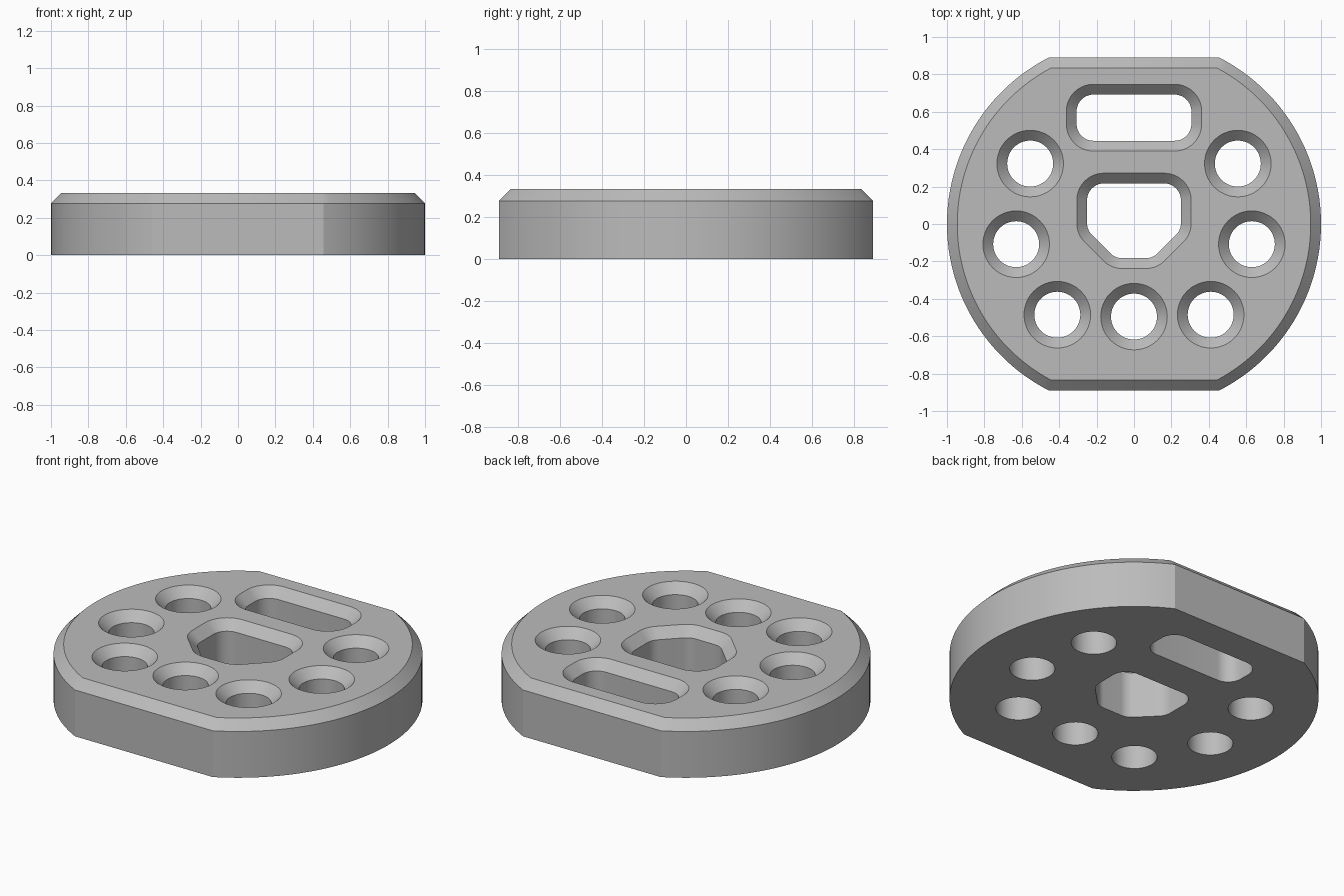
import bpy, bmesh, math
from mathutils import Vector

if "Cube" in bpy.data.objects:
    bpy.data.objects.remove(bpy.data.objects["Cube"])

HEIGHT, SHOULDER, CHAMFER = 0.332, 0.277, 0.055
RADIUS, FLAT = 1.0, 0.89


def circle(cx, cy, r, n=48):
    return [(cx + r * math.cos(2 * math.pi * i / n),
             cy + r * math.sin(2 * math.pi * i / n)) for i in range(n)]


def disc_outline(r, flat, n=48):
    """Round outline trimmed flat at front and back."""
    a = math.asin(flat / r)
    right = [(r * math.cos(t), r * math.sin(t))
             for t in (-a + 2 * a * i / n for i in range(n + 1))]
    return right + [(-x, -y) for x, y in right]


def rounded(corners, r, grow, n=10):
    """Counter-clockwise convex polygon with filleted corners, offset by grow."""
    out = []
    for i, c in enumerate(corners):
        c = Vector(c)
        d0 = (c - Vector(corners[i - 1])).normalized()
        d1 = (Vector(corners[(i + 1) % len(corners)]) - c).normalized()
        turn = math.acos(max(-1, min(1, d0.dot(d1))))
        centre = c + (d1 - d0).normalized() * (r / math.cos(turn / 2))
        start = math.atan2(-d0.x, d0.y)
        for k in range(n + 1):
            t = start + turn * k / n
            out.append((centre.x + (r + grow) * math.cos(t),
                        centre.y + (r + grow) * math.sin(t)))
    return out


bm = bmesh.new()
bottom_edges, top_edges = [], []


def add_wall(lower, upper):
    """Straight wall followed by a chamfer up to the top face."""
    rings = [[bm.verts.new((x, y, z)) for x, y in pts] for pts, z in
             ((lower, 0), (lower, SHOULDER), (upper, HEIGHT))]
    n = len(lower)
    for a, b in zip(rings, rings[1:]):
        for i in range(n):
            j = (i + 1) % n
            bm.faces.new((a[i], a[j], b[j], b[i]))
    for ring, store in ((rings[0], bottom_edges), (rings[2], top_edges)):
        store += [bm.edges.get((ring[i], ring[(i + 1) % n])) for i in range(n)]


# Outer rim
add_wall(disc_outline(RADIUS, FLAT), disc_outline(RADIUS - CHAMFER, FLAT - CHAMFER))

# Round countersunk holes
holes = [(0, -0.495)]
for x, y in ((0.555, 0.323), (0.63, -0.108), (0.41, -0.485)):
    holes += [(x, y), (-x, y)]
for x, y in holes:
    add_wall(circle(x, y, 0.123), circle(x, y, 0.123 + CHAMFER))

# Long slot and shaped centre opening
slot = [(-0.307, 0.445), (0.307, 0.445), (0.307, 0.692), (-0.307, 0.692)]
centre_opening = [(-0.1, -0.183), (0.1, -0.183), (0.251, -0.032),
                  (0.251, 0.217), (-0.251, 0.217), (-0.251, -0.032)]
for shape in (slot, centre_opening):
    add_wall(rounded(shape, 0.09, 0), rounded(shape, 0.09, CHAMFER))

# Flat top and bottom faces around the openings
for edges, z in ((bottom_edges, -1), (top_edges, 1)):
    bmesh.ops.triangle_fill(bm, edges=edges, use_beauty=True, normal=(0, 0, z))
bmesh.ops.recalc_face_normals(bm, faces=bm.faces)

mesh = bpy.data.meshes.new("perforated_disc")
bm.to_mesh(mesh)
bm.free()
disc = bpy.data.objects.new("perforated_disc", mesh)
bpy.context.collection.objects.link(disc)

grey = bpy.data.materials.new("plain grey")
grey.diffuse_color = (0.5, 0.5, 0.5, 1)
grey.use_nodes = True
grey.node_tree.nodes["Principled BSDF"].inputs["Base Color"].default_value = grey.diffuse_color
mesh.materials.append(grey)

bpy.context.view_layer.objects.active = disc
disc.select_set(True)
bpy.ops.object.shade_smooth_by_angle(angle=math.radians(25))
